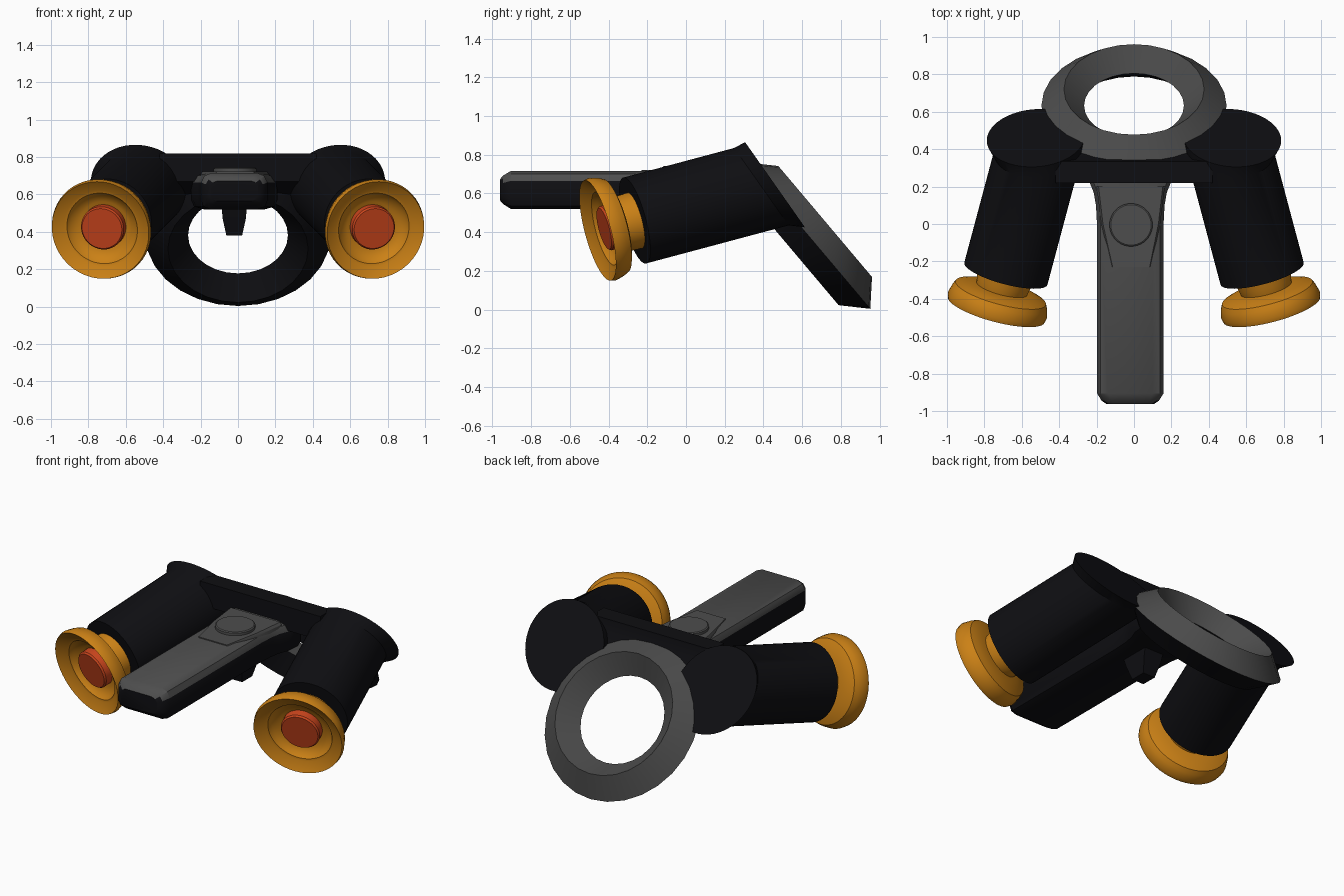
import bpy, bmesh, math
from mathutils import Vector as V

if "Cube" in bpy.data.objects:
    bpy.data.objects.remove(bpy.data.objects["Cube"])


def material(name, rgb):
    m = bpy.data.materials.new(name)
    m.diffuse_color = (*rgb, 1)
    m.use_nodes = True
    m.node_tree.nodes["Principled BSDF"].inputs["Base Color"].default_value = m.diffuse_color
    return m


BLACK = material("black_shell", (.0045, .0045, .006))
GREY = material("dark_grey", (.075, .075, .075))
ORANGE = material("orange", (.6, .22, .008))
RED = material("red", (.6, .06, .012))


def finish(name, bm, mats, mirror=False, angle=32):
    bmesh.ops.recalc_face_normals(bm, faces=bm.faces)
    me = bpy.data.meshes.new(name)
    bm.to_mesh(me)
    bm.free()
    for m in mats:
        me.materials.append(m)
    ob = bpy.data.objects.new(name, me)
    bpy.context.collection.objects.link(ob)
    bpy.ops.object.select_all(action='DESELECT')
    ob.select_set(True)
    bpy.context.view_layer.objects.active = ob
    bpy.ops.object.shade_smooth_by_angle(angle=math.radians(angle))
    if mirror:
        ob.modifiers.new("Mirror", 'MIRROR').use_mirror_merge = False
    return ob


def loft(rings):
    """Skin a list of equal-length point rings and cap both ends."""
    bm = bmesh.new()
    vs = [[bm.verts.new(p) for p in r] for r in rings]
    n = len(vs[0])
    for a, b in zip(vs, vs[1:]):
        for i in range(n):
            j = (i + 1) % n
            bm.faces.new((a[i], a[j], b[j], b[i]))
    bm.faces.new(vs[0][::-1])
    bm.faces.new(vs[-1])
    return bm


# Side tube axis: splayed outward and tilted down toward the front
FRONT = V((.685, -.265, .46))
AXIS = V((.267, -1, -.267)).normalized()
E1 = AXIS.cross(V((0, 0, 1))).normalized()
E2 = AXIS.cross(E1)


def circle(a, r, n=48):
    return [FRONT + AXIS * a + (E1 * math.cos(t) + E2 * math.sin(t)) * r
            for t in (2 * math.pi * i / n for i in range(n))]


def lathe(name, profile, mat):
    finish(name, loft([circle(a, r) for a, r in profile]), [mat], True)


# Side tubes with slanted, flared rear ends
normal = V((0, .818, .575))
neck_c = FRONT - AXIS * .70
slant = [p + AXIS * ((neck_c - p).dot(normal) / AXIS.dot(normal)) for p in circle(0, .23)]
rear_c = V((.525, .46, .645))
flare = [rear_c + (p - neck_c) * 1.1 for p in slant]
finish("side_tube", loft([circle(0, .23), slant, flare]), [BLACK], True)

# Flared end bells and their caps
lathe("end_bell", [(-.03, .15), (.05, .147), (.085, .14), (.088, .17), (.097, .215),
                   (.11, .25), (.135, .262), (.18, .274), (.205, .268), (.168, .21),
                   (.165, .195), (.14, .18), (.115, .135), (.11, .02)], ORANGE)
lathe("end_cap", [(.09, .118), (.16, .118), (.17, .11)], RED)

# Bridge joining the two tubes
section = [(.22, .82), (.335, .82), (.345, .74), (.42, .63), (.37, .60), (.22, .67)]
finish("bridge", loft([[(x, y, z) for y, z in section] for x in (-.42, .42)]), [BLACK])

# Tilted ring with a diamond cross-section, grey above and black below
bm = bmesh.new()
SEG = 28
tilt = math.atan2(.764, .645)
verts = []
for i in range(SEG):
    t = 2 * math.pi * i / SEG
    row = []
    for r, h in ((.375, .113), (.495, 0), (.375, -.113), (.267, 0)):
        x, y = r * math.cos(t), r * math.sin(t)
        row.append(bm.verts.new((x, .633 + y * math.cos(tilt) + h * math.sin(tilt),
                                 .382 - y * math.sin(tilt) + h * math.cos(tilt))))
    verts.append(row)
for i in range(SEG):
    a, b = verts[i], verts[(i + 1) % SEG]
    for k in range(4):
        m = (k + 1) % 4
        f = bm.faces.new((a[k], a[m], b[m], b[k]))
        f.material_index = 1 if k in (1, 2) else 0
finish("ring", bm, [GREY, BLACK])

# Handle: chamfered bar, black body with a grey top shell
CX = -.02


def bar_ring(y, w, h):
    half = [(.125, -.10), (.165, -.085), (.178, -.05), (.178, .045), (.16, .08), (.12, .096)]
    pts = half + [(-x, z) for x, z in reversed(half)]
    return [(CX + x * w, y, .62 + z * h) for x, z in pts]


bm = loft([bar_ring(-.962, .72, .55), bar_ring(-.945, .86, .75), bar_ring(-.905, 1, 1),
           bar_ring(0, 1, 1), bar_ring(.1, 1.03, 1), bar_ring(.17, 1.1, 1),
           bar_ring(.23, 1.24, 1), bar_ring(.32, 1.3, 1)])
for f in bm.faces:
    f.material_index = 1 if f.calc_center_median().z > .67 else 0
finish("handle", bm, [BLACK, GREY])

# Raised panel and round button on the handle
outline = [(-.20, .20), (.165, .20), (.14, 0), (.09, -.23), (-.12, -.23), (-.175, 0)]
finish("panel", loft([[(CX + (x - CX) * s, y, z) for x, y in outline]
                      for z, s in ((.66, 1), (.708, 1), (.722, .94))]), [GREY])
disc = [(2 * math.pi * i / 40) for i in range(40)]
finish("button", loft([[(-.016 + r * math.cos(t), -.005 + r * math.sin(t), z) for t in disc]
                       for z, r in ((.70, .115), (.738, .115), (.743, .108))]), [GREY])

# Trigger under the handle
finish("trigger", loft([[(CX + x * w, .06 + y * d, z)
                         for x, y in ((-1, -1), (1, -1), (1, 1), (-1, 1))]
                        for z, w, d in ((.54, .068, .10), (.47, .062, .08), (.38, .042, .05))]),
       [BLACK])
